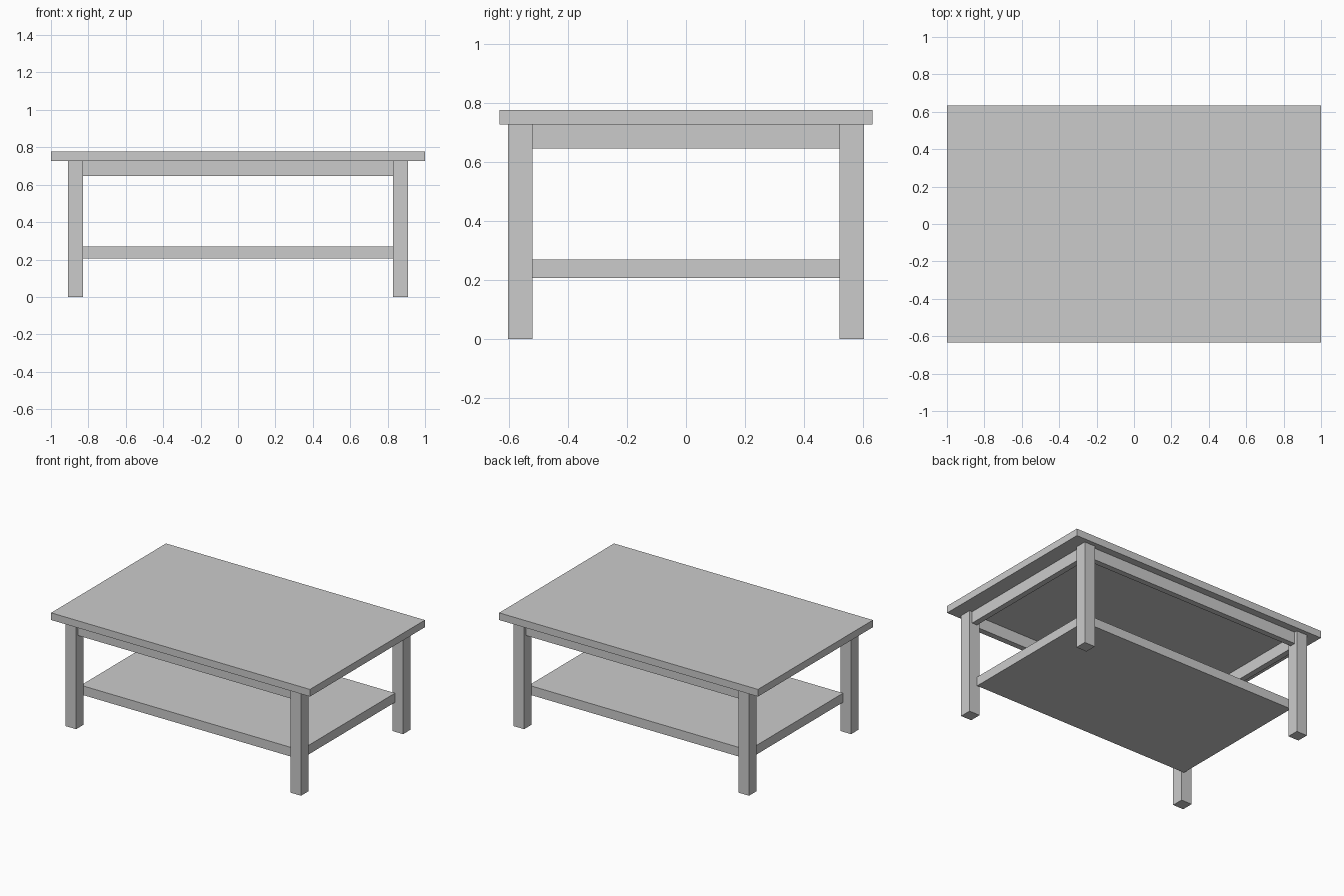
import bpy

if "Cube" in bpy.data.objects:
    bpy.data.objects.remove(bpy.data.objects["Cube"])


def box(name, x, y, z):
    """Axis-aligned box from (min, max) ranges."""
    bpy.ops.mesh.primitive_cube_add(size=1, location=[sum(r) / 2 for r in (x, y, z)])
    ob = bpy.context.object
    ob.name = name
    ob.scale = [r[1] - r[0] for r in (x, y, z)]
    bpy.ops.object.transform_apply(location=False, rotation=False, scale=True)
    return ob


def span(a, b, sign):
    return tuple(sorted((a * sign, b * sign)))


LEG_X, LEG_Y = (0.828, 0.91), (0.522, 0.604)   # inner and outer leg faces
RAIL_X, RAIL_Y = (0.849, 0.889), (0.543, 0.583)
TOP_Z, RAIL_Z = 0.728, 0.646

# Table top and lower shelf
box("table_top", (-1, 1), (-0.634, 0.634), (TOP_Z, 0.778))
box("lower_shelf", (-0.848, 0.848), (-0.522, 0.522), (0.206, 0.27))

# Four square legs
for sx, side in ((-1, "left"), (1, "right")):
    for sy, end in ((-1, "front"), (1, "back")):
        box(f"{end}_{side}_leg", span(*LEG_X, sx), span(*LEG_Y, sy), (0, TOP_Z))

# Apron rails between the legs
for s, end, side in ((-1, "front", "left"), (1, "back", "right")):
    box(f"{end}_apron", (-LEG_X[0], LEG_X[0]), span(*RAIL_Y, s), (RAIL_Z, TOP_Z))
    box(f"{side}_apron", span(*RAIL_X, s), (-LEG_Y[0], LEG_Y[0]), (RAIL_Z, TOP_Z))
